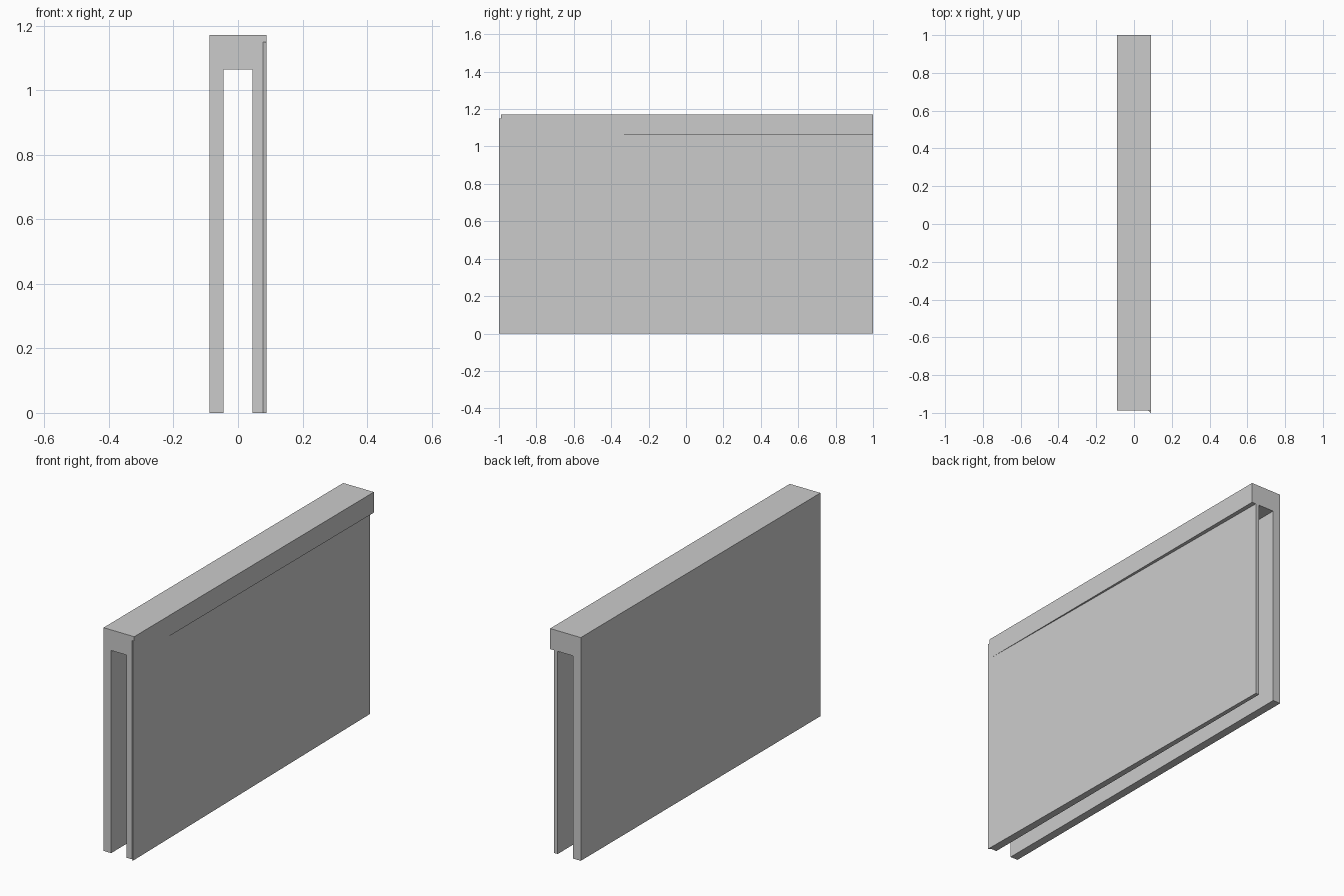
import bpy, bmesh

if "Cube" in bpy.data.objects:
    bpy.data.objects.remove(bpy.data.objects["Cube"])


def prism(name, outline, vec, to_3d):
    """Extrude a closed 2D outline along vec."""
    bm = bmesh.new()
    face = bm.faces.new([bm.verts.new(to_3d(a, b)) for a, b in outline])
    ext = bmesh.ops.extrude_face_region(bm, geom=[face])
    moved = [v for v in ext["geom"] if isinstance(v, bmesh.types.BMVert)]
    bmesh.ops.translate(bm, verts=moved, vec=vec)
    if face not in bm.faces[:]:
        bm.faces.new(face.verts)
    bmesh.ops.recalc_face_normals(bm, faces=bm.faces)
    mesh = bpy.data.meshes.new(name)
    bm.to_mesh(mesh)
    bm.free()
    obj = bpy.data.objects.new(name, mesh)
    bpy.context.collection.objects.link(obj)
    return obj


W, SLOT = 0.089, 0.045        # outer and inner half widths
TOP, SLOT_TOP = 1.172, 1.064
FRONT, BACK = -0.988, 1.0

# Top cap and straight left wall as one L-shaped profile
prism("cap_and_left_wall",
      [(-W, 0), (-SLOT, 0), (-SLOT, SLOT_TOP), (W, SLOT_TOP), (W, TOP), (-W, TOP)],
      (0, BACK - FRONT, 0), lambda x, z: (x, FRONT, z))

# Right wall: outer face angled inward to the back, front corner just proud of the cap
prism("right_wall",
      [(SLOT, FRONT), (0.077, FRONT), (W, -1.0), (0.065, BACK), (SLOT, BACK)],
      (0, 0, 1.15), lambda x, y: (x, y, 0))
